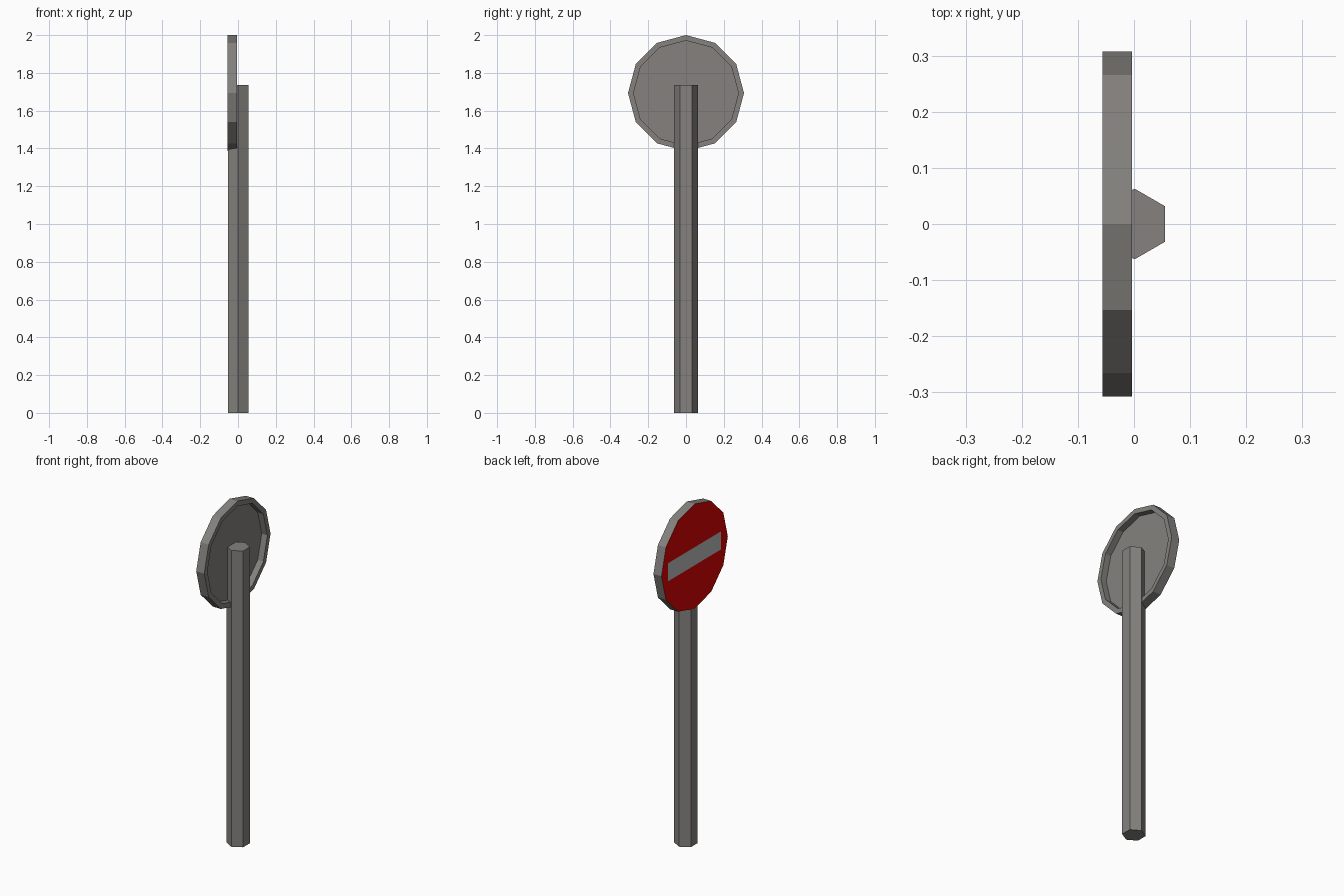
import bpy, bmesh, math
from mathutils import Vector

if "Cube" in bpy.data.objects:
    bpy.data.objects.remove(bpy.data.objects["Cube"])


def material(name, rgb):
    m = bpy.data.materials.new(name)
    m.diffuse_color = (*rgb, 1)
    m.use_nodes = True
    m.node_tree.nodes["Principled BSDF"].inputs["Base Color"].default_value = m.diffuse_color
    return m


grey = material("metal grey", (0.232, 0.222, 0.21))
red = material("sign red", (0.69, 0.001, 0.001))
pale = material("bar pale grey", (0.5, 0.5, 0.5))


def finish(bm, name, mats):
    bmesh.ops.recalc_face_normals(bm, faces=bm.faces[:])
    mesh = bpy.data.meshes.new(name)
    bm.to_mesh(mesh)
    bm.free()
    for m in mats:
        mesh.materials.append(m)
    ob = bpy.data.objects.new(name, mesh)
    bpy.context.collection.objects.link(ob)
    return ob


def ring(bm, sides, point):
    return [bm.verts.new(point(2 * math.pi * i / sides)) for i in range(sides)]


def loft(bm, rings):
    n = len(rings[0])
    for a, b in zip(rings, rings[1:]):
        for i in range(n):
            j = (i + 1) % n
            bm.faces.new((a[i], a[j], b[j], b[i]))
    bm.faces.new(rings[-1])
    return bm.faces.new(rings[0])


# Hexagonal post with corners on the y axis
bm = bmesh.new()
loft(bm, [ring(bm, 6, lambda a, z=z: (0.001 + 0.063 * math.sin(a), 0.063 * math.cos(a), z))
          for z in (0, 1.736)])
finish(bm, "post", [grey])

# Twelve-sided sign, painted face towards -x, dished back towards +x
CZ = 1.693
FRONT = -0.056
bm = bmesh.new()
profile = [(0.307, FRONT), (0.307, -0.004), (0.278, -0.004), (0.278, -0.041)]
loft(bm, [ring(bm, 12, lambda a, r=r, x=x: (x, r * math.sin(a), CZ + r * math.cos(a)))
          for r, x in profile])


def front_faces():
    return [f for f in bm.faces if all(abs(v.co.x - FRONT) < 1e-5 for v in f.verts)]


# Cut the bar outline into the painted face
BW, BH = 0.246, 0.053
for co, no in (((0, 0, CZ - BH), (0, 0, 1)), ((0, 0, CZ + BH), (0, 0, 1)),
               ((0, -BW, CZ), (0, 1, 0)), ((0, BW, CZ), (0, 1, 0))):
    fs = front_faces()
    geom = set(fs)
    for f in fs:
        geom.update(f.edges)
        geom.update(f.verts)
    bmesh.ops.bisect_plane(bm, geom=list(geom), dist=1e-5,
                           plane_co=Vector(co), plane_no=Vector(no))

# Red everywhere on the face except the central bar
for f in front_faces():
    c = f.calc_center_median()
    in_bar = abs(c.y) < BW and abs(c.z - CZ) < BH
    f.material_index = 2 if in_bar else 1
finish(bm, "round_sign", [grey, red, pale])
